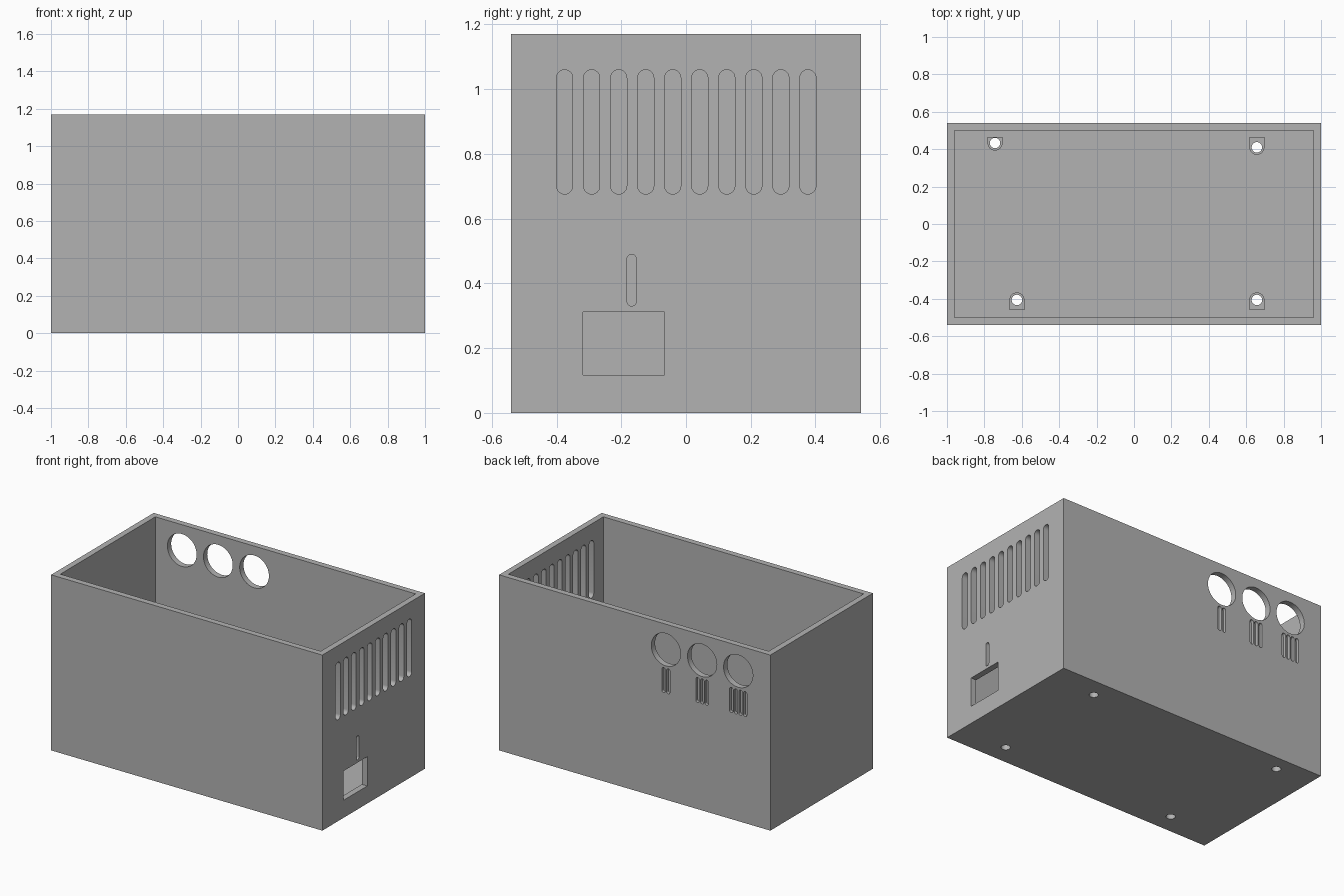
import bpy, bmesh
from math import sin, cos, pi

cube = bpy.data.objects.get("Cube")
if cube:
    bpy.data.objects.remove(cube, do_unlink=True)

grey = bpy.data.materials.new("plain_grey")
grey.use_nodes = True
grey.diffuse_color = (0.45, 0.45, 0.45, 1)
grey.node_tree.nodes["Principled BSDF"].inputs["Base Color"].default_value = (0.45, 0.45, 0.45, 1)

WALL, HEIGHT, FLOOR = 0.04, 1.17, 0.04
HALF_X, HALF_Y = 1.0, 0.54


# Profiles
def rect(u0, u1, v0, v1):
    return [(u0, v0), (u1, v0), (u1, v1), (u0, v1)]


def arc(u, v, r, start, end, steps):
    angles = [start + (end - start) * i / steps for i in range(steps + 1)]
    return [(u + r * cos(a), v + r * sin(a)) for a in angles]


def circle(u, v, r, steps=48):
    return arc(u, v, r, 0, 2 * pi, steps)[:-1]


def slot(u, width, v0, v1):
    r = width / 2
    return arc(u, v1 - r, r, 0, pi, 12) + arc(u, v0 + r, r, pi, 2 * pi, 12)


# Solids: each prism is (profile, low, high, axis)
def solid(name, prisms):
    place = {"X": lambda u, v, w: (w, u, v),
             "Y": lambda u, v, w: (u, w, v),
             "Z": lambda u, v, w: (u, v, w)}
    bm = bmesh.new()
    for profile, low, high, axis in prisms:
        ends = [[bm.verts.new(place[axis](u, v, w)) for u, v in profile] for w in (low, high)]
        bm.faces.new(ends[0])
        bm.faces.new(ends[1])
        n = len(profile)
        for i in range(n):
            j = (i + 1) % n
            bm.faces.new((ends[0][i], ends[0][j], ends[1][j], ends[1][i]))
    bmesh.ops.recalc_face_normals(bm, faces=bm.faces)
    mesh = bpy.data.meshes.new(name)
    bm.to_mesh(mesh)
    bm.free()
    obj = bpy.data.objects.new(name, mesh)
    mesh.materials.append(grey)
    bpy.context.collection.objects.link(obj)
    return obj


def select(obj):
    bpy.ops.object.select_all(action="DESELECT")
    obj.select_set(True)
    bpy.context.view_layer.objects.active = obj


def cut(obj, prisms):
    cutter = solid("cutter", prisms)
    cutter.hide_render = True
    mod = obj.modifiers.new("cut", "BOOLEAN")
    mod.operation, mod.solver, mod.object = "DIFFERENCE", "EXACT", cutter
    select(obj)
    bpy.ops.object.modifier_apply(modifier=mod.name)
    bpy.data.objects.remove(cutter, do_unlink=True)


# Open-topped case
case = solid("case", [(rect(-HALF_X, HALF_X, -HALF_Y, HALF_Y), 0, HEIGHT, "Z")])
cut(case, [(rect(-HALF_X + WALL, HALF_X - WALL, -HALF_Y + WALL, HALF_Y - WALL),
            FLOOR, HEIGHT + 0.1, "Z")])

# Side wall: ventilation slots, indicator slot and port
side = [slot(-0.375 + i * 0.0835, 0.05, 0.676, 1.06) for i in range(10)]
side += [slot(-0.168, 0.028, 0.33, 0.49), rect(-0.318, -0.067, 0.117, 0.312)]
cut(case, [(p, HALF_X - WALL - 0.01, HALF_X + 0.1, "X") for p in side])

# Back wall: round openings, each with a growing count of engraved marks
openings, marks = [], []
for count, x in ((2, -0.23), (3, -0.497), (4, -0.763)):
    openings.append((circle(x, 1.0, 0.108), HALF_Y - WALL - 0.01, HALF_Y + 0.1, "Y"))
    for i in range(count):
        u = x + (i - (count - 1) / 2) * 0.034
        marks.append((slot(u, 0.025, 0.71, 0.877), HALF_Y - 0.02, HALF_Y + 0.1, "Y"))
cut(case, openings + marks)

# Board mounts and their screw holes through the floor
mounts = [(-0.743, 0.433), (0.657, 0.41), (-0.626, -0.406), (0.657, -0.406)]
holes = [(circle(x, y, 0.028, 32), -0.1, 0.3, "Z") for x, y in mounts]
cut(case, holes)

# Thin lip around the board, with a bulge on one end
lip_outer = [(0.92, -0.47), (0.92, 0.477), (-0.79, 0.477), (-0.79, 0.406),
             (-0.83, 0.367), (-0.83, -0.203), (-0.79, -0.242), (-0.79, -0.47)]
lip_inner = [(0.90, -0.45), (0.90, 0.456), (-0.77, 0.456), (-0.77, 0.398),
             (-0.81, 0.358), (-0.81, -0.194), (-0.77, -0.234), (-0.77, -0.45)]
lip = solid("board_lip", [(lip_outer, FLOOR - 0.005, 0.127, "Z")])
cut(lip, [(lip_inner, 0, 0.3, "Z"), holes[0]])

# Rounded bosses joined to the lip
parts = [case, lip]
for number, (x, y) in enumerate(mounts):
    s = 1 if y > 0 else -1
    edge = 0.465 if y > 0 else -0.46
    outline = arc(x, y, 0.04, pi if s > 0 else 0, 2 * pi if s > 0 else pi, 20)
    outline += [(x + s * 0.04, edge), (x - s * 0.04, edge)]
    boss = solid(f"board_boss_{number + 1}", [(outline, FLOOR - 0.005, 0.1, "Z")])
    cut(boss, [holes[number]])
    parts.append(boss)

# Smooth the round cuts, keep edges sharp
for obj in parts:
    select(obj)
    bpy.ops.object.shade_smooth_by_angle(angle=pi / 6)
